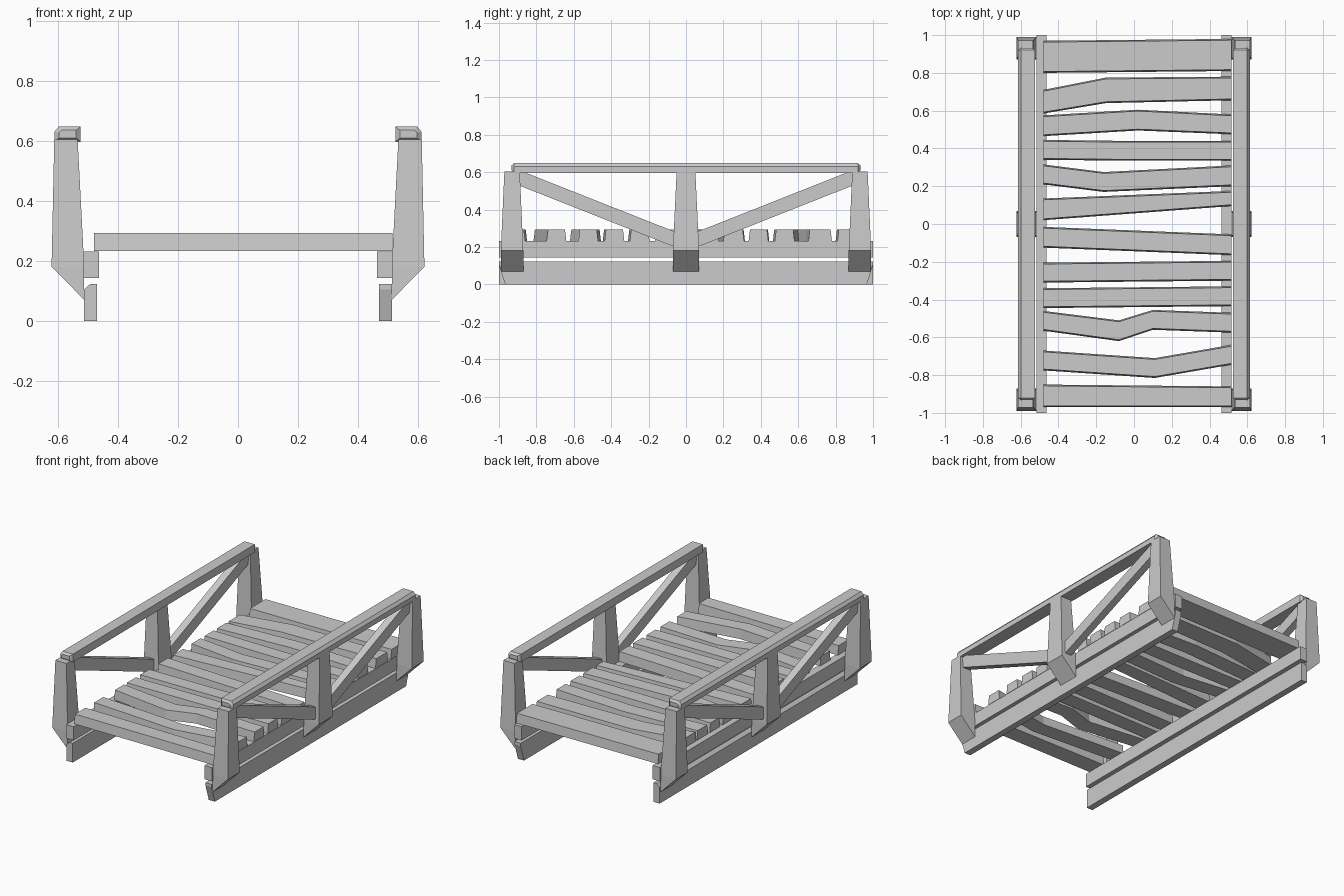
import bpy, bmesh
from mathutils import Vector

if "Cube" in bpy.data.objects:
    bpy.data.objects.remove(bpy.data.objects["Cube"])


def loft(name, rings):
    """Closed solid through rings of equal point count."""
    bm = bmesh.new()
    loops = [[bm.verts.new(p) for p in r] for r in rings]
    n = len(loops[0])
    for a, b in zip(loops, loops[1:]):
        for i in range(n):
            j = (i + 1) % n
            bm.faces.new((a[i], a[j], b[j], b[i]))
    bm.faces.new(loops[0])
    bm.faces.new(loops[-1])
    bmesh.ops.recalc_face_normals(bm, faces=bm.faces)
    me = bpy.data.meshes.new(name)
    bm.to_mesh(me)
    bm.free()
    ob = bpy.data.objects.new(name, me)
    bpy.context.collection.objects.link(ob)
    return ob


def rect(x0, x1, y, z0, z1):
    return [(x0, y, z0), (x1, y, z0), (x1, y, z1), (x0, y, z1)]


# Deck planks: (x, upper y, lower y) at each end and bend
L, R = -0.48, 0.515
planks = [
    [(L, .97, .80), (R, .98, .81)],
    [(L, .71, .585), (-.15, .775, .64), (R, .78, .655)],
    [(L, .575, .465), (.02, .605, .495), (R, .58, .475)],
    [(L, .445, .34), (-.05, .44, .335), (R, .44, .335)],
    [(L, .315, .21), (-.16, .275, .17), (R, .31, .20)],
    [(L, .135, .02), (R, .175, .095)],
    [(L, -.015, -.125), (R, -.055, -.165)],
    [(L, -.205, -.31), (R, -.195, -.30)],
    [(L, -.34, -.445), (R, -.33, -.435)],
    [(L, -.46, -.565), (-.08, -.51, -.62), (.10, -.455, -.56), (R, -.47, -.575)],
    [(L, -.67, -.775), (.11, -.71, -.815), (R, -.64, -.745)],
    [(L, -.85, -.97), (R, -.86, -.97)],
]
t = 0.007  # planks are slightly narrower on top
for i, pts in enumerate(planks):
    loft(f"deck_plank_{i + 1}", [
        [(x, a, .233), (x, b, .233), (x, b + t, .293), (x, a - t, .293)]
        for x, a, b in pts])

for s, side in ((-1, "left"), (1, "right")):
    # Upper stringer under the deck
    loft(f"{side}_upper_stringer",
         [rect(s * .463, s * .515, y, .143, .231) for y in (-1, 1)])

    # Posts with slanted feet; end posts lean in narrower at the top
    for yc, where in ((-.93, "front"), (0, "middle"), (.93, "back")):
        wt, wb = (.05, .07) if yc == 0 else (.041, .06)
        levels = [(wt, [(.535, .605), (.613, .605)]),
                  (wb, [(.513, .18), (.622, .18)]),
                  (wb, [(.513, .07), (.620, .178)])]
        rings = []
        for w, ((xi, zi), (xo, zo)) in levels:
            rings.append([(s * xi, yc - w, zi), (s * xo, yc - w, zo),
                          (s * xo, yc + w, zo), (s * xi, yc + w, zi)])
        loft(f"{side}_{where}_post", rings)

    # Diagonal braces from end post tops to the middle post foot
    for d, where in ((-1, "front"), (1, "back")):
        loft(f"{side}_{where}_brace",
             [rect(s * .548, s * .595, d * .90, .532, .614),
              rect(s * .548, s * .595, d * .03, .188, .270)])

    # Handrail with chamfered outer edge and stepped-in ends
    full = [(.525, .597), (.613, .597), (.613, .63), (.598, .648), (.525, .648)]
    small = [(.540, .61), (.597, .61), (.597, .628), (.588, .636), (.540, .636)]
    loft(f"{side}_handrail", [[(s * x, y, z) for x, z in prof] for prof, y in
                              ((small, -.933), (full, -.92), (full, .92), (small, .933))])

# Ground beams: left one has a chamfered top edge, right one undercut ends
loft("left_ground_beam", [[(-.513, y, 0), (-.47, y, 0), (-.47, y, .123),
                           (-.493, y, .123), (-.513, y, .105)] for y in (-1, 1)])
loft("right_ground_beam", [
    [(.47, -k, z), (.513, -k, z), (.513, k, z), (.47, k, z)]
    for k, z in ((.967, 0), (1, .105), (1, .123))])
